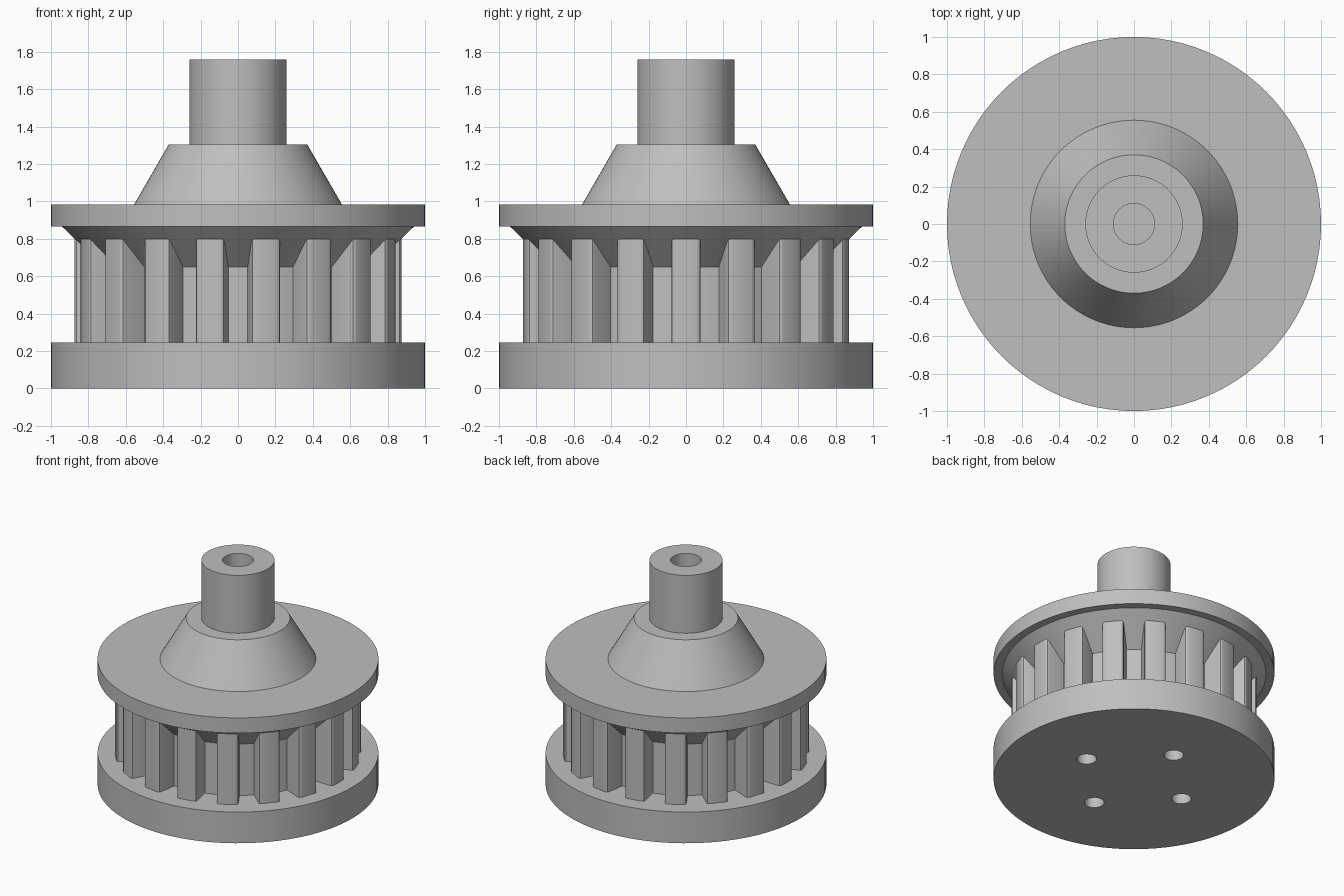
import bpy
import bmesh
from math import pi, sin, cos
from mathutils import Matrix, Vector

SEGMENTS = 96
TOOTH_COUNT = 18

cube = bpy.data.objects.get("Cube")
if cube:
    bpy.data.objects.remove(cube, do_unlink=True)

# Single plain grey
grey = bpy.data.materials.new("metal_grey")
grey.use_nodes = True
grey.diffuse_color = (0.52, 0.52, 0.52, 1)
grey.node_tree.nodes["Principled BSDF"].inputs["Base Color"].default_value = grey.diffuse_color


def finish(bm, name):
    """Turn a bmesh into a linked object with the grey material."""
    bmesh.ops.recalc_face_normals(bm, faces=bm.faces)
    mesh = bpy.data.meshes.new(name)
    bm.to_mesh(mesh)
    bm.free()
    mesh.materials.append(grey)
    obj = bpy.data.objects.new(name, mesh)
    bpy.context.collection.objects.link(obj)
    return obj


def smooth(obj):
    bpy.ops.object.select_all(action="DESELECT")
    obj.select_set(True)
    bpy.context.view_layer.objects.active = obj
    bpy.ops.object.shade_smooth_by_angle(angle=pi / 6)


def lathe(name, profile):
    """Spin a radius/height profile, starting and ending on the axis."""
    bm = bmesh.new()
    verts = [bm.verts.new((r, 0, z)) for r, z in profile]
    edges = [bm.edges.new(pair) for pair in zip(verts, verts[1:])]
    bmesh.ops.spin(bm, geom=verts + edges, cent=(0, 0, 0), axis=(0, 0, 1),
                   angle=2 * pi, steps=SEGMENTS, use_duplicate=False)
    bmesh.ops.remove_doubles(bm, verts=bm.verts, dist=0.0005)
    return finish(bm, name)


# Body: base disc, core, conical flange, shoulder and bored shaft
body = lathe("pulley_body", [
    (0, 0), (1, 0), (1, 0.245), (0.72, 0.245), (0.72, 0.65),
    (0.94, 0.865), (1, 0.865), (1, 0.985), (0.555, 0.985),
    (0.37, 1.305), (0.26, 1.305), (0.26, 1.76),
    (0.11, 1.76), (0.11, 1.3), (0, 1.3),
])

# Four mounting holes in the underside
bm = bmesh.new()
for i in range(4):
    a = i * pi / 2
    bmesh.ops.create_cone(bm, cap_ends=True, segments=32, radius1=0.07, radius2=0.07,
                          depth=0.6, matrix=Matrix.Translation((0.44 * cos(a), 0.44 * sin(a), 0)))
holes = finish(bm, "mounting_hole_cutter")
holes.hide_render = True
holes.hide_set(True)
cut = body.modifiers.new("mounting_holes", "BOOLEAN")
cut.operation = "DIFFERENCE"
cut.solver = "EXACT"
cut.object = holes
bpy.context.view_layer.objects.active = body
bpy.ops.object.modifier_apply(modifier=cut.name)
bpy.data.objects.remove(holes, do_unlink=True)
smooth(body)

# Teeth: rounded blocks around the core, tucked up under the cone
half = [(0.69, 0.073), (0.853, 0.077), (0.864, 0.074), (0.871, 0.066), (0.874, 0.055)]
section = half + [(r, -w) for r, w in reversed(half)]
bm = bmesh.new()
for i in range(TOOTH_COUNT):
    turn = Matrix.Rotation(i * 2 * pi / TOOTH_COUNT, 3, "Z")
    low = [bm.verts.new(turn @ Vector((r, w, 0.24))) for r, w in section]
    high = [bm.verts.new(turn @ Vector((r, w, 0.8))) for r, w in section]
    bm.faces.new(low)
    bm.faces.new(high)
    for j in range(len(section)):
        k = (j + 1) % len(section)
        bm.faces.new((low[j], low[k], high[k], high[j]))
smooth(finish(bm, "belt_teeth"))
